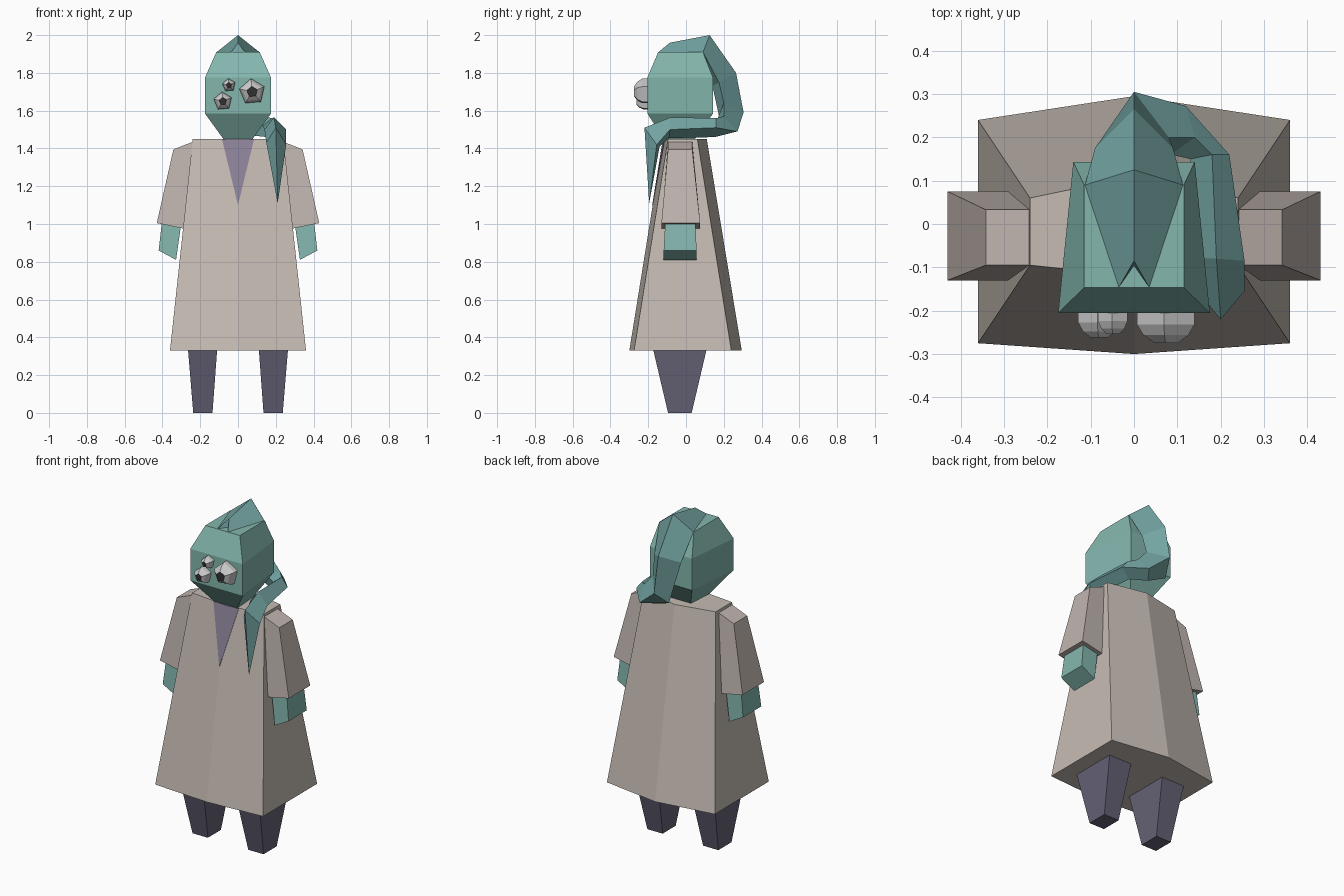
import bpy, bmesh, math

if "Cube" in bpy.data.objects:
    bpy.data.objects.remove(bpy.data.objects["Cube"])


def material(name, r, g, b):
    m = bpy.data.materials.new(name)
    m.diffuse_color = (r, g, b, 1)
    m.use_nodes = True
    m.node_tree.nodes["Principled BSDF"].inputs["Base Color"].default_value = m.diffuse_color
    return m


COAT = material("coat_cloth", 0.56, 0.50, 0.45)
SLEEVE = material("sleeve_cloth", 0.53, 0.46, 0.43)
SHIRT = material("shirt_cloth", 0.27, 0.23, 0.33)
TROUSER = material("trouser_cloth", 0.13, 0.12, 0.18)
SKIN = material("teal_skin", 0.23, 0.47, 0.42)
DARK_SKIN = material("dark_teal_skin", 0.17, 0.37, 0.36)
WHITE = material("eye_white", 0.62, 0.62, 0.60)
BLACK = material("pupil", 0.03, 0.03, 0.03)


def loft(name, rings, mat, cap_mat=None):
    """Join rings of equal point count; a single-point last ring is a tip."""
    bm = bmesh.new()
    rows = [[bm.verts.new(p) for p in ring] for ring in rings]
    n = len(rows[0])
    for a, b in zip(rows, rows[1:]):
        for i in range(n):
            j = (i + 1) % n
            if len(b) == 1:
                bm.faces.new((a[i], a[j], b[0]))
            else:
                bm.faces.new((a[i], a[j], b[j], b[i]))
    bm.faces.new(rows[0][::-1])
    if len(rows[-1]) > 1:
        cap = bm.faces.new(rows[-1])
        cap.material_index = 1 if cap_mat else 0
    bmesh.ops.recalc_face_normals(bm, faces=bm.faces)
    me = bpy.data.meshes.new(name)
    bm.to_mesh(me)
    bm.free()
    me.materials.append(mat)
    if cap_mat:
        me.materials.append(cap_mat)
    ob = bpy.data.objects.new(name, me)
    bpy.context.collection.objects.link(ob)
    return ob


def box_ring(x0, x1, y0, y1, z0, z1=None):
    """Rectangle with its x0 side at z0 and its x1 side at z1."""
    z1 = z0 if z1 is None else z1
    return [(x0, y0, z0), (x1, y0, z1), (x1, y1, z1), (x0, y1, z0)]


def trapezoid(front_x, back_x, y0, y1, z):
    return [(-front_x, y0, z), (front_x, y0, z), (back_x, y1, z), (-back_x, y1, z)]


def hexagon(x, y_front, y_mid_front, y_back, y_mid_back, z):
    return [(-x, y_front, z), (0, y_mid_front, z), (x, y_front, z),
            (x, y_back, z), (0, y_mid_back, z), (-x, y_back, z)]


# Coat body
loft("coat", [hexagon(0.36, -0.275, -0.30, 0.24, 0.295, 0.33),
              hexagon(0.24, -0.095, -0.12, 0.06, 0.11, 1.45)], COAT)

# Shirt showing in the neckline: a thin wedge following the folded coat front
wedge = [(-0.085, -0.1135, 1.45), (0, -0.1225, 1.45),
         (0.085, -0.1135, 1.45), (0, -0.179, 1.10)]
loft("shirt_front", [[(x, y + 0.006, z) for x, y, z in wedge], wedge], SHIRT)

# Legs, sleeves and hands on both sides
for side, s in (("right", 1), ("left", -1)):
    def pair(name, rings, mat):
        loft(side + "_" + name, [[(s * x, y, z) for x, y, z in r] for r in rings], mat)

    pair("leg", [box_ring(0.135, 0.237, -0.095, 0.03, 0),
                 box_ring(0.11, 0.265, -0.175, 0.11, 0.34)], TROUSER)
    pair("sleeve", [box_ring(0.285, 0.43, -0.13, 0.075, 0.975, 1.005),
                    box_ring(0.235, 0.342, -0.095, 0.033, 1.437, 1.395)], SLEEVE)
    pair("hand", [box_ring(0.328, 0.42, -0.118, 0.056, 0.81, 0.86),
                  box_ring(0.303, 0.403, -0.11, 0.05, 0.985, 1.01)], SKIN)

# Head
loft("head", [trapezoid(0.07, 0.06, -0.11, 0.04, 1.44),
              trapezoid(0.175, 0.14, -0.205, 0.143, 1.585),
              trapezoid(0.175, 0.14, -0.205, 0.143, 1.775),
              trapezoid(0.115, 0.115, -0.147, 0.09, 1.91)], SKIN)

# Crest flowing back into a tail that wraps over the shoulder
# (each ring: outer, right / top, inner, left / bottom)
loft("head_tail", [
    [(0, -0.085, 1.96), (0.035, -0.146, 1.91), (0, -0.10, 1.89), (-0.035, -0.146, 1.91)],
    [(0, 0.125, 2.0), (0.113, 0.09, 1.91), (0, 0.08, 1.86), (-0.113, 0.09, 1.91)],
    [(0, 0.265, 1.80), (0.09, 0.175, 1.75), (0, 0.14, 1.73), (-0.09, 0.175, 1.75)],
    [(0, 0.305, 1.59), (0.08, 0.20, 1.64), (0.02, 0.175, 1.57), (-0.04, 0.22, 1.51)],
    [(0.12, 0.272, 1.49), (0.14, 0.20, 1.57), (0.085, 0.16, 1.54), (0.06, 0.19, 1.47)],
    [(0.22, 0.16, 1.51), (0.18, 0.16, 1.56), (0.13, 0.15, 1.52), (0.16, 0.15, 1.46)],
    [(0.255, -0.085, 1.50), (0.19, -0.08, 1.565), (0.14, -0.08, 1.50), (0.19, -0.09, 1.455)],
    [(0.255, -0.155, 1.42), (0.20, -0.22, 1.51), (0.15, -0.16, 1.43), (0.20, -0.14, 1.41)],
    [(0.21, -0.195, 1.11)]], DARK_SKIN)

# Three five-sided domed eyes with black pupils
for name, cx, cz, r, depth in (("large_eye", 0.075, 1.70, 0.070, 0.070),
                               ("medium_eye", -0.08, 1.65, 0.050, 0.058),
                               ("small_eye", -0.048, 1.735, 0.036, 0.050)):
    rings = []
    for scale, d in ((1, -0.1), (1, 0.4), (0.78, 0.75), (0.42, 1)):
        angles = [math.radians(95 + 72 * i) for i in range(5)]
        rings.append([(cx + r * scale * math.cos(a), -0.204 - depth * d,
                       cz + r * scale * math.sin(a)) for a in angles])
    loft(name, rings, WHITE, BLACK)
